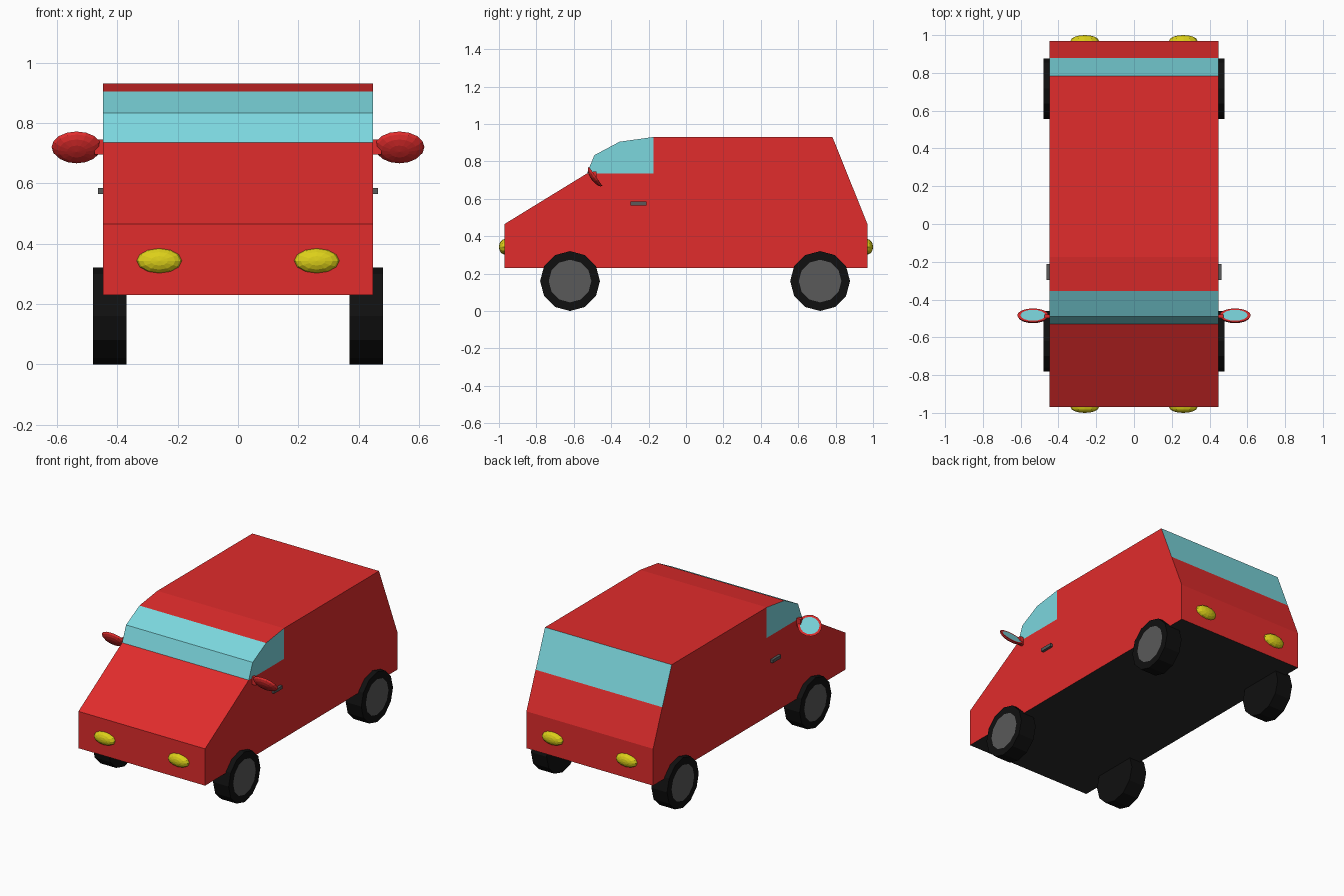
import bpy, bmesh
from math import pi
from mathutils import Matrix, Vector

if "Cube" in bpy.data.objects:
    bpy.data.objects.remove(bpy.data.objects["Cube"])


def material(name, r, g, b):
    m = bpy.data.materials.new(name)
    m.diffuse_color = (r, g, b, 1)
    m.use_nodes = True
    m.node_tree.nodes["Principled BSDF"].inputs["Base Color"].default_value = m.diffuse_color
    return m


RED = material("red_paint", 0.75, 0.025, 0.025)
GLASS = material("glass", 0.2, 0.68, 0.73)
YELLOW = material("yellow_lamp", 0.72, 0.63, 0.01)
BLACK = material("rubber", 0.005, 0.005, 0.005)
HUB = material("hub_grey", 0.1, 0.1, 0.1)
DARK = material("underside_grey", 0.023, 0.023, 0.023)


def finish(bm, name, mats):
    bmesh.ops.recalc_face_normals(bm, faces=bm.faces)
    mesh = bpy.data.meshes.new(name)
    bm.to_mesh(mesh)
    bm.free()
    for m in mats:
        mesh.materials.append(m)
    ob = bpy.data.objects.new(name, mesh)
    bpy.context.collection.objects.link(ob)
    return ob


def box(name, centre, size, mat):
    bm = bmesh.new()
    bmesh.ops.create_cube(bm, size=1, matrix=Matrix.Translation(centre) @ Matrix.Diagonal((*size, 1)))
    return finish(bm, name, [mat])


# Body: extruded side profile, split along the window edges
HALF = 0.447
profile = [(-0.97, 0.23), (-0.97, 0.465), (-0.53, 0.735), (-0.49, 0.833), (-0.355, 0.905),
           (-0.175, 0.93), (0.783, 0.93), (0.97, 0.465), (0.97, 0.23)]
bm = bmesh.new()
face = bm.faces.new([bm.verts.new((-HALF, y, z)) for y, z in profile])
ext = bmesh.ops.extrude_face_region(bm, geom=[face])
bmesh.ops.translate(bm, vec=(2 * HALF, 0, 0),
                    verts=[v for v in ext["geom"] if isinstance(v, bmesh.types.BMVert)])
for co, no in (((0, -0.175, 0), (0, 1, 0)), ((0, 0, 0.735), (0, 0, 1)), ((0, 0, 0.695), (0, 0, 1))):
    bmesh.ops.bisect_plane(bm, geom=bm.verts[:] + bm.edges[:] + bm.faces[:],
                           dist=0.0005, plane_co=co, plane_no=no)
bmesh.ops.recalc_face_normals(bm, faces=bm.faces)
for f in bm.faces:
    c, n = f.calc_center_median(), f.normal
    side_window = abs(n.x) > 0.9 and c.y < -0.18 and c.z > 0.74
    windscreen = abs(n.x) < 0.1 and -0.53 < c.y < -0.36 and c.z > 0.74
    rear_window = n.y > 0.5 and c.z > 0.695
    if side_window or windscreen or rear_window:
        f.material_index = 1
    elif n.z < -0.9:
        f.material_index = 2
finish(bm, "body", [RED, GLASS, DARK])


# Wheels: twelve-sided tyre with an inset hub face
def wheel(name, side, y):
    bm = bmesh.new()
    place = Matrix.Translation((side * 0.425, y, 0.16)) @ Matrix.Rotation(pi / 2, 4, 'Y')
    bmesh.ops.create_cone(bm, cap_ends=True, segments=12, radius1=0.16, radius2=0.16,
                          depth=0.11, matrix=place)
    bm.normal_update()
    cap = [f for f in bm.faces if f.normal.x * side > 0.9]
    bmesh.ops.inset_region(bm, faces=cap, thickness=0.046)
    cap[0].material_index = 1
    finish(bm, name, [BLACK, HUB])


# Lamps: squashed faceted spheres half sunk in the bumpers
def lamp(name, x, y):
    bm = bmesh.new()
    place = (Matrix.Translation((x, y, 0.343)) @ Matrix.Diagonal((0.075, 0.03, 0.041, 1))
             @ Matrix.Rotation(pi / 2, 4, 'X'))
    bmesh.ops.create_uvsphere(bm, u_segments=12, v_segments=8, radius=1, matrix=place)
    finish(bm, name, [YELLOW])


# Mirrors: tilted half ellipsoid with a flat glass face
def wing_mirror(name, side):
    bm = bmesh.new()
    bmesh.ops.create_uvsphere(bm, u_segments=16, v_segments=8, radius=1)
    cut = bmesh.ops.bisect_plane(bm, geom=bm.verts[:] + bm.edges[:] + bm.faces[:], dist=0.001,
                                 plane_co=(0, 0, 0), plane_no=(0, 0, 1), clear_outer=True)
    rim = [e for e in bm.edges if e.is_boundary]
    bmesh.ops.contextual_create(bm, geom=rim)
    bmesh.ops.recalc_face_normals(bm, faces=bm.faces)
    flat = [f for f in bm.faces if f.normal.z > 0.9]
    bmesh.ops.inset_region(bm, faces=flat, thickness=0.2)
    for f in flat:
        f.material_index = 1
    place = (Matrix.Translation((side * 0.535, -0.483, 0.72)) @ Matrix.Rotation(-0.96, 4, 'X')
             @ Matrix.Diagonal((0.083, 0.063, 0.028, 1)))
    bm.transform(place)
    finish(bm, name, [RED, GLASS])


for side, tag in ((1, "right"), (-1, "left")):
    for end, y, bumper in (("front", -0.62, -0.97), ("rear", 0.717, 0.97)):
        wheel(f"{end}_{tag}_wheel", side, y)
        lamp(f"{end}_{tag}_lamp", side * 0.261, bumper)
    wing_mirror(f"{tag}_mirror", side)
    box(f"{tag}_mirror_stem", (side * 0.455, -0.488, 0.72), (0.04, 0.02, 0.05), RED)
    box(f"{tag}_door_handle", (side * 0.45, -0.255, 0.574), (0.028, 0.085, 0.02), HUB)
